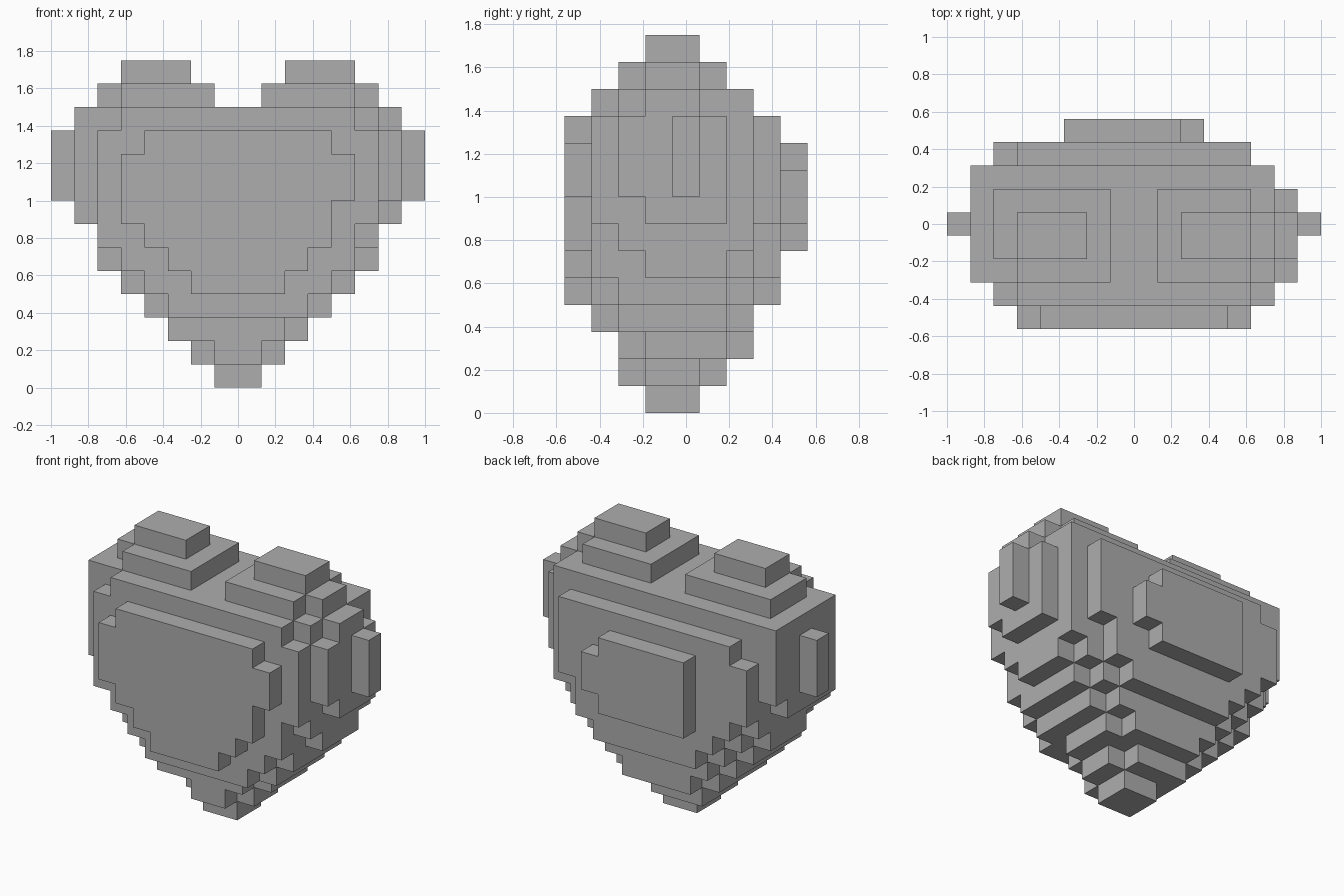
import bpy, bmesh, math

if "Cube" in bpy.data.objects:
    bpy.data.objects.remove(bpy.data.objects["Cube"])

CELL = 0.125
ROWS, DEPTH = 14, 9

# Half widths in cells for each slice, front to back; each digit is one row, bottom to top
SLICES = [  # (left half, right half)
    ("00002345554000", "00002344554000"),
    ("00034566666500", "00034556666500"),
    ("01345567777750", "01245566777650"),
    ("12345667777765", "12345667777765"),
    ("12345667888765", "12345667888765"),
    ("02345667777760", "01345667777650"),
    ("00234566777700", "00234566666600"),
    ("00003456666000".replace("66660", "66650"), "00003445555000"),
    ("00000033330000", "00000023320000"),
]
# The two lobes split apart in the top rows
INNER = {12: 1, 13: 2}

# Collect the filled cells
cells = set()
for j, (left, right) in enumerate(SLICES):
    for k in range(ROWS):
        start = INNER.get(k, 0)
        cells |= {(i, j, k) for i in range(start, int(right[k]))}
        cells |= {(-1 - i, j, k) for i in range(start, int(left[k]))}

# Skin the exposed cell sides only
bm = bmesh.new()
verts = {}


def corner(p):
    if p not in verts:
        verts[p] = bm.verts.new((p[0] * CELL, (p[1] - DEPTH / 2) * CELL, p[2] * CELL))
    return verts[p]


for c in cells:
    for axis in range(3):
        for sign in (0, 1):
            n = list(c)
            n[axis] += 1 if sign else -1
            if tuple(n) in cells:
                continue
            u, v = (axis + 1) % 3, (axis + 2) % 3
            ring = []
            for du, dv in ((0, 0), (1, 0), (1, 1), (0, 1)):
                p = list(c)
                p[axis] += sign
                p[u] += du
                p[v] += dv
                ring.append(corner(tuple(p)))
            bm.faces.new(ring if sign else ring[::-1])

# Merge flat areas into single faces
bmesh.ops.dissolve_limit(bm, angle_limit=math.radians(1), verts=bm.verts[:], edges=bm.edges[:])

mesh = bpy.data.meshes.new("block_heart")
bm.to_mesh(mesh)
bm.free()
heart = bpy.data.objects.new("block_heart", mesh)
bpy.context.collection.objects.link(heart)

# Plain grey
grey = bpy.data.materials.new("grey")
grey.diffuse_color = (0.42, 0.42, 0.42, 1)
grey.use_nodes = True
grey.node_tree.nodes["Principled BSDF"].inputs["Base Color"].default_value = grey.diffuse_color
mesh.materials.append(grey)
